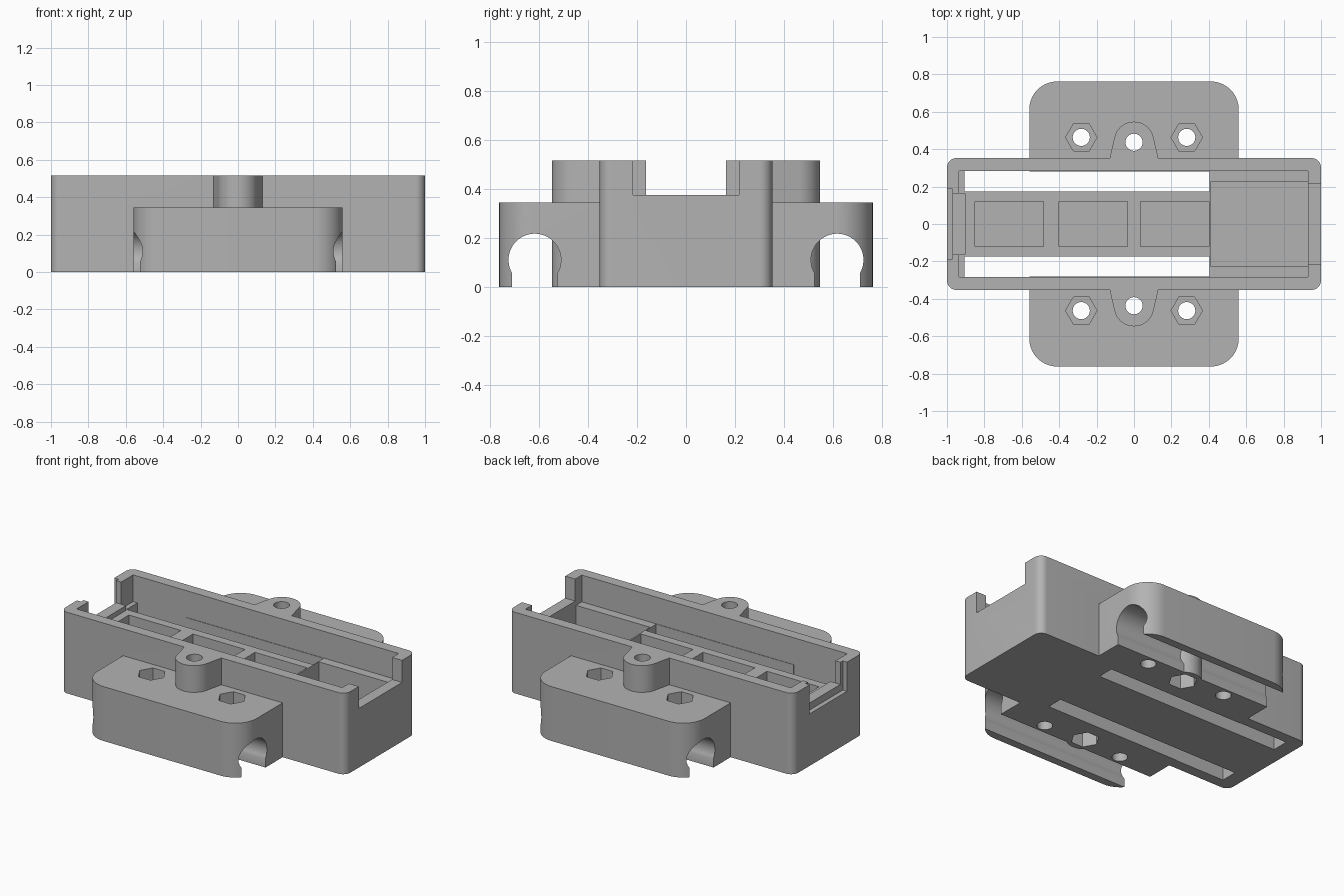
import bpy, bmesh, math
from mathutils import Vector

cube = bpy.data.objects.get("Cube")
if cube:
    bpy.data.objects.remove(cube, do_unlink=True)

grey = bpy.data.materials.new("plain grey")
grey.use_nodes = True
grey.diffuse_color = (0.45, 0.45, 0.45, 1)
grey.node_tree.nodes["Principled BSDF"].inputs["Base Color"].default_value = (0.45, 0.45, 0.45, 1)


def prism(name, outline, low, high, axis="z"):
    """Extrude a closed outline along z, or an outline in (y, z) along x."""
    def place(p, h):
        return (p[0], p[1], h) if axis == "z" else (h, p[0], p[1])
    bm = bmesh.new()
    a = [bm.verts.new(place(p, low)) for p in outline]
    b = [bm.verts.new(place(p, high)) for p in outline]
    bm.faces.new(a)
    bm.faces.new(b)
    for i in range(len(a)):
        j = (i + 1) % len(a)
        bm.faces.new((a[i], a[j], b[j], b[i]))
    bmesh.ops.recalc_face_normals(bm, faces=bm.faces)
    mesh = bpy.data.meshes.new(name)
    bm.to_mesh(mesh)
    bm.free()
    mesh.materials.append(grey)
    obj = bpy.data.objects.new(name, mesh)
    bpy.context.collection.objects.link(obj)
    return obj


def rounded(corners, steps=10):
    """Fillet right-angled corners given as (x, y, radius)."""
    pts = []
    for i, (x, y, r) in enumerate(corners):
        p = Vector((x, y))
        if r == 0:
            pts.append(p)
            continue
        to_prev = (Vector(corners[i - 1][:2]) - p).normalized()
        to_next = (Vector(corners[(i + 1) % len(corners)][:2]) - p).normalized()
        centre = p + (to_prev + to_next) * r
        for k in range(steps + 1):
            t = math.pi / 2 * k / steps
            pts.append(centre - r * (to_next * math.cos(t) + to_prev * math.sin(t)))
    return pts


def ring(x, y, r, n, start=0, sweep=math.tau, closed=True):
    div = n if closed else n - 1
    return [(x + r * math.cos(start + sweep * k / div),
             y + r * math.sin(start + sweep * k / div)) for k in range(n)]


def box(name, x0, x1, y0, y1, z0, z1):
    return prism(name, [(x0, y0), (x1, y0), (x1, y1), (x0, y1)], z0, z1)


def combine(target, tool, operation):
    mod = target.modifiers.new(operation.lower(), "BOOLEAN")
    mod.operation, mod.solver, mod.object = operation, "EXACT", tool
    bpy.ops.object.select_all(action="DESELECT")
    bpy.context.view_layer.objects.active = target
    target.select_set(True)
    bpy.ops.object.modifier_apply(modifier=mod.name)
    bpy.data.objects.remove(tool, do_unlink=True)


def cut(target, tool):
    combine(target, tool, "DIFFERENCE")


def join(target, tool):
    combine(target, tool, "UNION")


TOP, FLOOR, SILL = 0.515, 0.345, 0.375
WALL_Y = 0.283

# Tray with rounded corners and an open top
housing = prism("housing", rounded([(-1, -0.352, 0.05), (1, -0.352, 0.05),
                                    (1, 0.352, 0.05), (-1, 0.352, 0.05)]), 0, TOP)
cut(housing, box("cavity", -0.935, 0.93, -WALL_Y, WALL_Y, FLOOR, 0.6))

# Raised sill behind the stepped end notch
join(housing, box("sill", -0.96, -0.9, -0.163, 0.163, 0.2, SILL))

# End notches
cut(housing, box("left_notch", 0.9, 1.1, -0.217, 0.217, SILL, 0.6))
cut(housing, box("right_notch", -0.98, -0.92, -0.163, 0.163, SILL, 0.6))
cut(housing, box("right_notch_step", -1.1, -0.97, -0.187, 0.187, 0.33, 0.6))

# Deep compartment and the three pockets in the central rail
cut(housing, box("compartment", 0.41, 0.93, -0.225, 0.225, 0.1, 0.4))
for x in (-0.85, -0.4, 0.035):
    cut(housing, box("rail_pocket", x, x + 0.365, -0.12, 0.12, 0.1, 0.4))

for side in (-1, 1):
    # Long slots through the floor
    y0, y1 = sorted((side * 0.175, side * WALL_Y))
    cut(housing, box("slot", -0.905, 0.405, y0, y1, -0.1, 0.4))

    # Side block with an open-bottomed rod channel
    block = prism("side_block", rounded([(-0.56, side * 0.28, 0), (0.56, side * 0.28, 0),
                                         (0.56, side * 0.762, 0.15),
                                         (-0.56, side * 0.762, 0.15)], 14), 0, FLOOR)
    gap = math.asin(0.093 / 0.107)
    arc = ring(side * 0.617, 0.11, 0.107, 40, gap - math.pi / 2,
               math.tau - 2 * gap, False)
    channel = arc + [(side * 0.617 - 0.093, -0.1), (side * 0.617 + 0.093, -0.1)]
    cut(block, prism("rod_channel", channel, -0.7, 0.7, "x"))
    join(housing, block)

    # Screw boss with tapered root, crossing the channel edge
    lobe = ring(0, 0.44, 0.107, 25, math.radians(10), math.radians(160), False)
    outline = [(0.13, 0.31), (0.13, 0.352)] + lobe + [(-0.13, 0.352), (-0.13, 0.31)]
    join(housing, prism("screw_boss", [(x, side * y) for x, y in outline], 0, TOP))

    # Screw holes with hexagonal nut pockets
    for x, y, z0, z1 in ((0, 0.437, -0.1, 0.13), (-0.282, 0.463, 0.215, 0.4),
                         (0.282, 0.463, 0.215, 0.4)):
        cut(housing, prism("screw_hole", ring(x, side * y, 0.046, 24), -0.1, 0.6))
        cut(housing, prism("nut_pocket", ring(x, side * y, 0.084, 6), z0, z1))

# Smooth the rounded surfaces, keep machined edges crisp
bpy.ops.object.select_all(action="DESELECT")
housing.select_set(True)
bpy.context.view_layer.objects.active = housing
bpy.ops.object.shade_smooth_by_angle(angle=math.radians(30))
